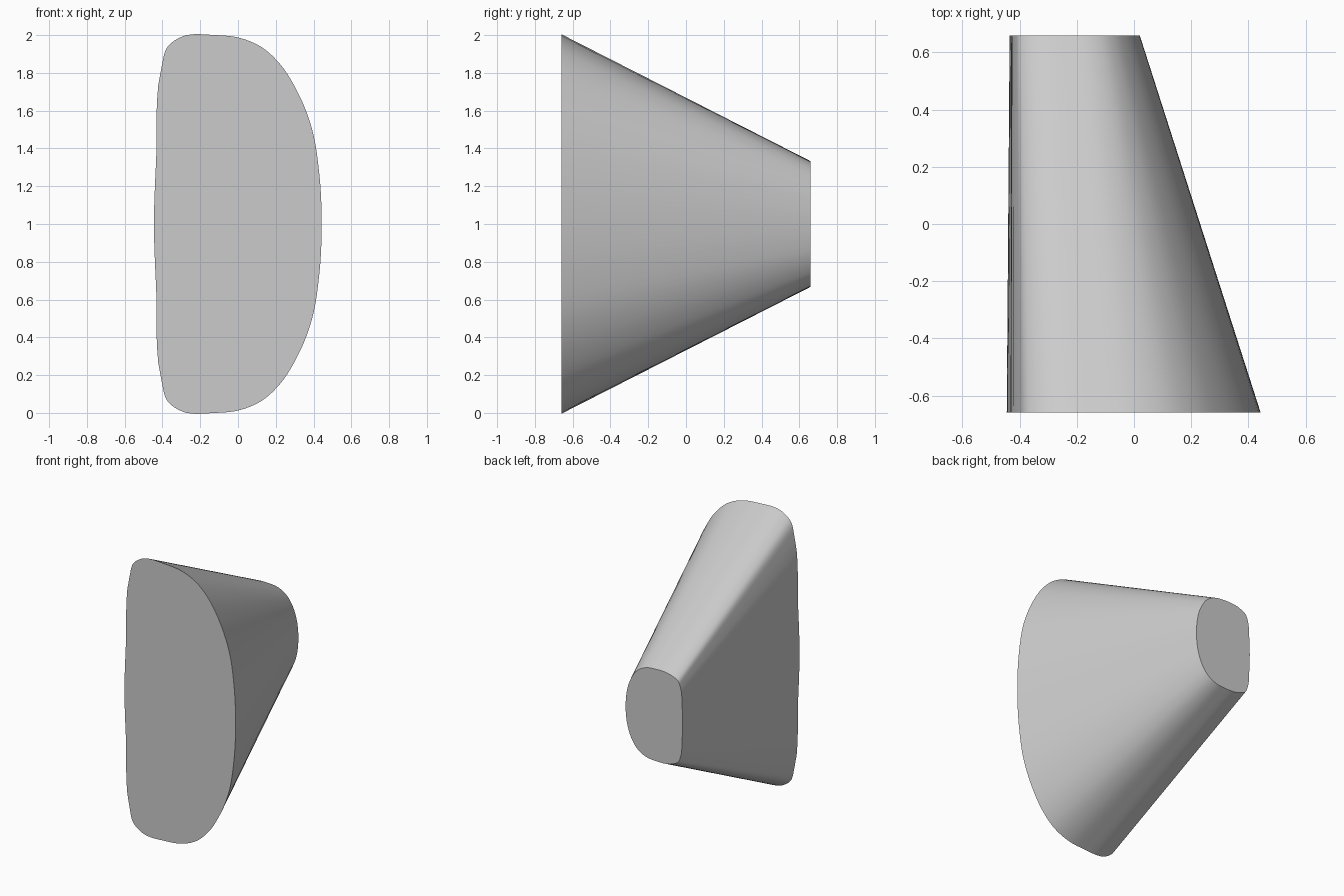
import bpy, bmesh, math
from mathutils import Vector

if "Cube" in bpy.data.objects:
    bpy.data.objects.remove(bpy.data.objects["Cube"])

# Upper half outlines (x, height above middle), flat side -> round side
FRONT = [(-0.445, 0), (-0.433, 0.35), (-0.405, 0.83), (-0.372, 0.94), (-0.307, 0.988),
         (-0.12, 1.0), (0.01, 0.985), (0.127, 0.935), (0.22, 0.85), (0.31, 0.71),
         (0.39, 0.51), (0.43, 0.27), (0.443, 0)]
BACK = [(-0.435, 0), (-0.431, 0.12), (-0.418, 0.25), (-0.40, 0.292), (-0.36, 0.315),
        (-0.21, 0.331), (-0.155, 0.325), (-0.105, 0.306), (-0.067, 0.277), (-0.035, 0.235),
        (-0.005, 0.17), (0.014, 0.09), (0.02, 0)]
STEPS = 5
HALF_DEPTH = 0.66


def smooth_loop(half, y):
    """Mirror a half outline and round it with a closed Catmull-Rom curve."""
    pts = [Vector((x, y, 1 + h)) for x, h in half]
    pts += [Vector((x, y, 1 - h)) for x, h in half[-2:0:-1]]
    n, out = len(pts), []
    for i in range(n):
        a, b, c, d = (pts[(i + k) % n] for k in (-1, 0, 1, 2))
        # chord-scaled tangents avoid overshoot between uneven points
        l0, l1, l2 = (b - a).length, (c - b).length, (d - c).length
        m0 = ((b - a) / l0 * l1 + (c - b) / l1 * l0) / (l0 + l1) * l1
        m1 = ((c - b) / l1 * l2 + (d - c) / l2 * l1) / (l1 + l2) * l1
        for s in range(STEPS):
            t = s / STEPS
            out.append(b * (2*t**3 - 3*t**2 + 1) + m0 * (t**3 - 2*t**2 + t)
                       + c * (3*t**2 - 2*t**3) + m1 * (t**3 - t**2))
    return out


# Tapered body: loft between the two outlines, with flat end caps
bm = bmesh.new()
front = [bm.verts.new(p) for p in smooth_loop(FRONT, -HALF_DEPTH)]
back = [bm.verts.new(p) for p in smooth_loop(BACK, HALF_DEPTH)]
n = len(front)
for i in range(n):
    j = (i + 1) % n
    bm.faces.new((front[i], front[j], back[j], back[i]))
bm.faces.new(front)
bm.faces.new(back)
bmesh.ops.recalc_face_normals(bm, faces=bm.faces)
mesh = bpy.data.meshes.new("tapered_body")
bm.to_mesh(mesh)
bm.free()

body = bpy.data.objects.new("tapered_body", mesh)
bpy.context.collection.objects.link(body)
grey = bpy.data.materials.new("light grey")
grey.diffuse_color = (0.6, 0.6, 0.6, 1)
grey.use_nodes = True
grey.node_tree.nodes["Principled BSDF"].inputs["Base Color"].default_value = grey.diffuse_color
mesh.materials.append(grey)

bpy.context.view_layer.objects.active = body
body.select_set(True)
bpy.ops.object.shade_smooth_by_angle(angle=math.radians(30))
